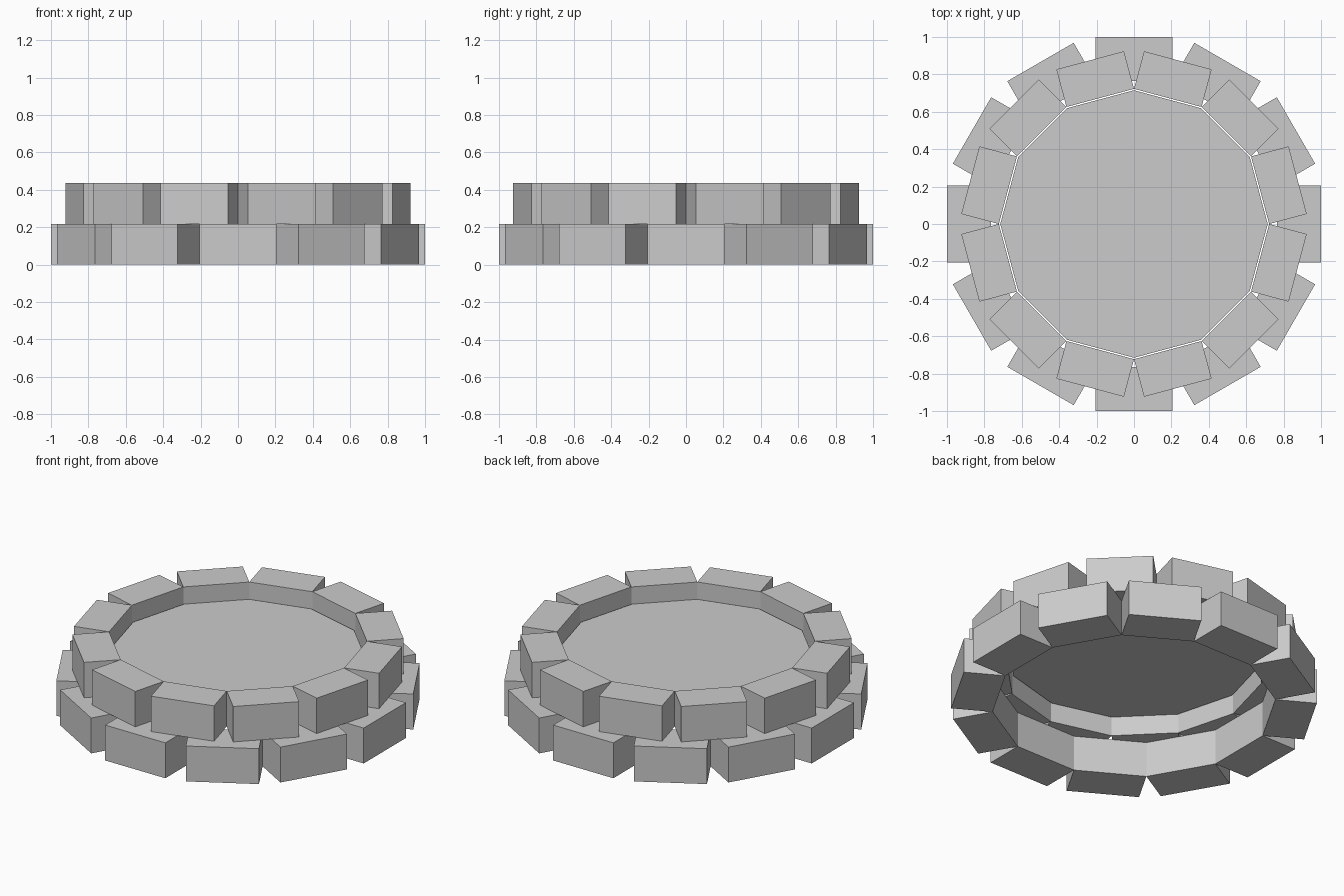
import bpy
import bmesh
from math import cos, sin, tan, radians
from mathutils import Matrix

cube = bpy.data.objects.get("Cube")
if cube:
    bpy.data.objects.remove(cube, do_unlink=True)

SIDES = 12
STEP = radians(360 / SIDES)
ROW_HEIGHT = 0.218

stone = bpy.data.materials.new("grey stone")
stone.use_nodes = True
GREY = (0.6, 0.6, 0.6, 1)
stone.diffuse_color = GREY
stone.node_tree.nodes["Principled BSDF"].inputs["Base Color"].default_value = GREY


def add_object(name, bm):
    mesh = bpy.data.meshes.new(name)
    bm.to_mesh(mesh)
    bm.free()
    mesh.materials.append(stone)
    obj = bpy.data.objects.new(name, mesh)
    bpy.context.collection.objects.link(obj)
    return obj


def block_ring(name, inner, outer, bottom, turn):
    """Ring of box stones whose inner edges meet corner to corner."""
    bm = bmesh.new()
    size = (outer - inner, 2 * inner * tan(STEP / 2), ROW_HEIGHT)
    centre = ((inner + outer) / 2, 0, bottom + ROW_HEIGHT / 2)
    for i in range(SIDES):
        spin = Matrix.Rotation(turn + i * STEP, 4, 'Z')
        place = spin @ Matrix.Translation(centre) @ Matrix.Diagonal((*size, 1))
        bmesh.ops.create_cube(bm, size=1, matrix=place)
    return add_object(name, bm)


# Two courses of stones, the upper one smaller and turned by half a stone
block_ring("lower_stone_ring", 0.765, 1.0, 0, 0)
block_ring("upper_stone_ring", 0.698, 0.906, ROW_HEIGHT, STEP / 2)

# Flat twelve-sided surface set inside the upper course
bm = bmesh.new()
bm.faces.new([bm.verts.new((0.715 * cos(i * STEP), 0.715 * sin(i * STEP), 0.333))
              for i in range(SIDES)])
add_object("basin_surface", bm)
